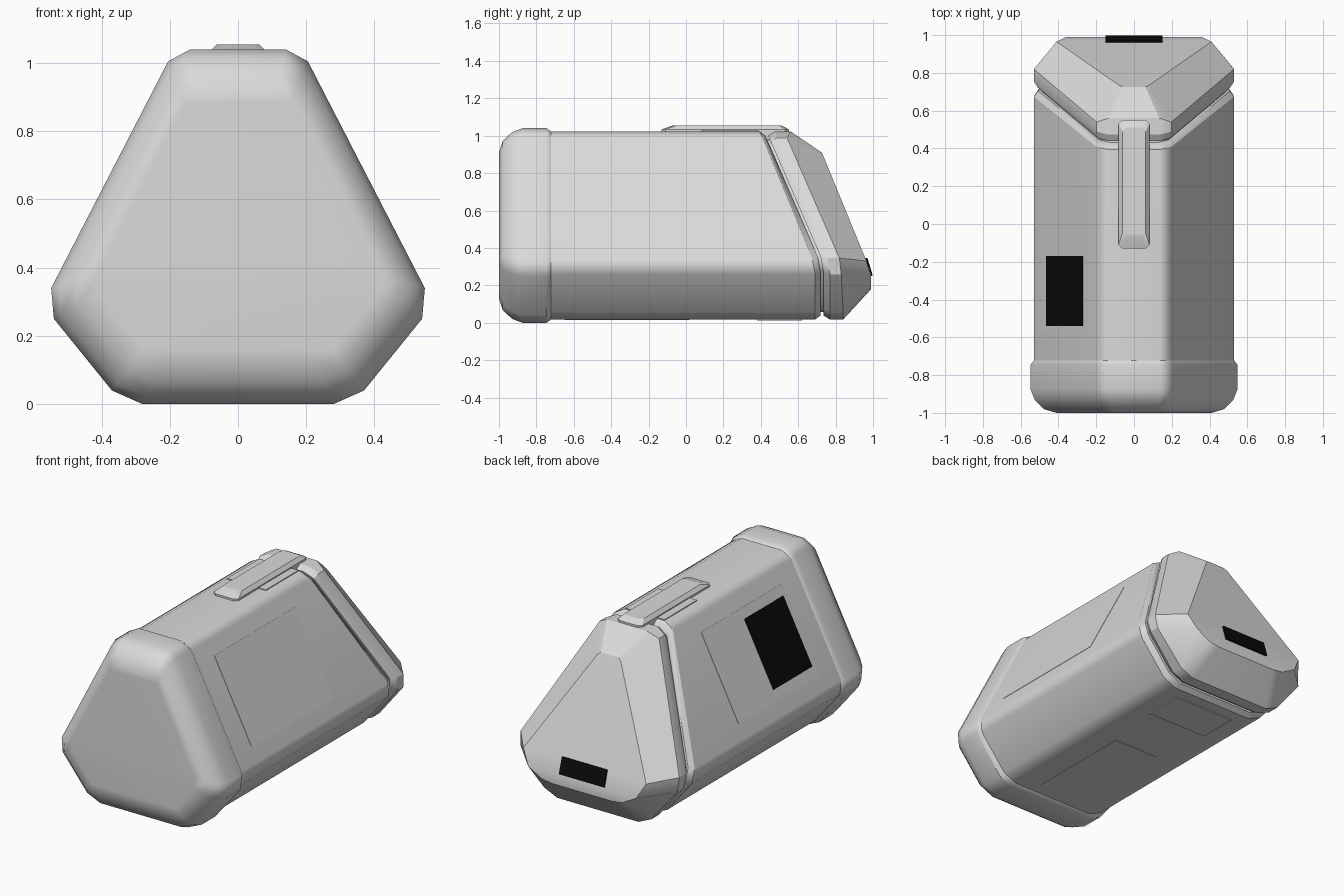
import bpy
import bmesh
from math import radians
from mathutils import Vector

cube = bpy.data.objects.get("Cube")
if cube:
    bpy.data.objects.remove(cube, do_unlink=True)


def material(name, value):
    m = bpy.data.materials.new(name)
    m.use_nodes = True
    colour = (value, value, value, 1)
    m.diffuse_color = colour
    bsdf = m.node_tree.nodes["Principled BSDF"]
    bsdf.inputs["Base Color"].default_value = colour
    bsdf.inputs["Roughness"].default_value = 0.6
    return m


GREY = material("light grey plastic", 0.7)
BLACK = material("black label", 0.003)

# Right half of the rounded triangular section, bottom to top (x, z)
HALF = [(0.28, 0), (0.37, 0.04), (0.54, 0.25), (0.548, 0.34), (0.205, 1.005), (0.14, 1.04)]
MID = 0.52
BODY = 0.967


def mirrored(half):
    return half + [(-x, y, z) for x, y, z in reversed(half)]


def section(scale, y):
    """Ring of the section; y is a number or a function of height."""
    half = []
    for x, z in HALF:
        depth = y(z) if callable(y) else y
        half.append((x * scale, depth, MID + (z - MID) * scale))
    return mirrored(half)


def slanted(offset):
    return lambda z: 0.69 + offset - max(0, z - 0.3) * 0.4


def finish(name, bm, mat, angle=40):
    bmesh.ops.recalc_face_normals(bm, faces=bm.faces)
    mesh = bpy.data.meshes.new(name)
    bm.to_mesh(mesh)
    bm.free()
    obj = bpy.data.objects.new(name, mesh)
    bpy.context.collection.objects.link(obj)
    mesh.materials.append(mat)
    bpy.ops.object.select_all(action="DESELECT")
    obj.select_set(True)
    bpy.context.view_layer.objects.active = obj
    bpy.ops.object.shade_smooth_by_angle(angle=radians(angle))
    weighted = obj.modifiers.new("weighted normals", "WEIGHTED_NORMAL")
    weighted.keep_sharp = True
    return obj


def loft(name, rings, mat=GREY, angle=40):
    """Skin rings in order and close both ends with cross strips."""
    bm = bmesh.new()
    loops = [[bm.verts.new(p) for p in ring] for ring in rings]
    n = len(loops[0])
    for a, b in zip(loops, loops[1:]):
        for i in range(n):
            j = (i + 1) % n
            bm.faces.new((a[i], a[j], b[j], b[i]))
    for loop in (loops[0], loops[-1]):
        for i in range(n // 2 - 1):
            bm.faces.new((loop[i], loop[i + 1], loop[n - 2 - i], loop[n - 1 - i]))
    return finish(name, bm, mat, angle)


def plate(name, corners, thick, mat=GREY):
    """Thin slab raised outward from four corners."""
    pts = [Vector(c) for c in corners]
    normal = (pts[1] - pts[0]).cross(pts[2] - pts[1]).normalized()
    if normal.dot(sum(pts, Vector()) / 4 - Vector((0, 0, 0.5))) < 0:
        normal.negate()
    bm = bmesh.new()
    low = [bm.verts.new(p - normal * 0.001) for p in pts]
    top = [bm.verts.new(p + normal * thick) for p in pts]
    bm.faces.new(low)
    bm.faces.new(top)
    for i in range(4):
        j = (i + 1) % 4
        bm.faces.new((low[i], low[j], top[j], top[i]))
    return finish(name, bm, mat, 20)


# Front cap with rounded nose
loft("front_cap", [section(s, y) for s, y in (
    (0.75, -1), (0.87, -0.98), (0.96, -0.93), (1, -0.875), (1, -0.745), (BODY, -0.722))])

# Main body, slanted at its rear end
loft("body", [section(BODY, -0.74), section(BODY, slanted(0))])

# Bevelled rim and the recessed core seen in the groove
loft("rear_rim", [section(BODY, slanted(0)), section(0.925, slanted(0.03))])
loft("groove_core", [section(0.89, slanted(0)), section(0.89, slanted(0.09))])

# Rear cap: bevelled front edge, slanted top, flat sloping back
rim_depths = (0.84, 0.84, 0.83, 0.82, 0.54, 0.56)
rim = [(x * BODY, y, MID + (z - MID) * BODY) for (x, z), y in zip(HALF, rim_depths)]
back = [(0.2, 0.99, 0.18), (0.27, 0.99, 0.19), (0.36, 0.99, 0.24),
        (0.41, 0.965, 0.33), (0.08, 0.735, 0.89), (0.06, 0.726, 0.91)]
loft("rear_cap", [section(0.925, slanted(0.045)), section(BODY, slanted(0.08)),
                  mirrored(rim), mirrored(back)], angle=30)


# Latch bar along the ridge
def bar_ring(x, y0, y1, z, cut=0.02):
    half = [(x - cut, y0, z), (x, y0 + cut, z), (x, y1 - cut, z), (x - cut, y1, z)]
    return mirrored(half)


loft("ridge_latch", [bar_ring(0.082, -0.13, 0.55, 0.96), bar_ring(0.082, -0.13, 0.55, 1.034),
                     bar_ring(0.062, -0.07, 0.51, 1.055)], angle=25)
plate("latch_base", [(-0.13, 0.08, 1.022), (0.13, 0.08, 1.022),
                     (0.13, 0.39, 1.022), (-0.13, 0.39, 1.022)], 0.006)


# Panels and label on the sloping sides
def side_plate(name, side, x0, x1, y0, y1, thick, mat=GREY):
    (xa, za), (xb, zb) = [(x * BODY, MID + (z - MID) * BODY) for x, z in HALF[3:5]]

    def point(x, y):
        return (side * x, y, za + (zb - za) * (xa - x) / (xa - xb))
    plate(name, [point(x0, y0), point(x1, y0), point(x1, y1), point(x0, y1)], thick, mat)


for side, word in ((1, "left"), (-1, "right")):
    side_plate(word + "_side_panel", side, 0.24, 0.49, -0.57, 0.2, 0.002)
side_plate("side_label", -1, 0.268, 0.462, -0.54, -0.17, 0.005, BLACK)

# Underside panel and foot
for name, x, y0, y1, thick in (("underside_panel", 0.15, -0.65, 0.02, 0.002),
                               ("underside_foot", 0.2, 0.38, 0.62, 0.006)):
    z = MID - MID * BODY
    plate(name, [(-x, y0, z), (x, y0, z), (x, y1, z), (-x, y1, z)], thick)

# Label low on the back
plate("rear_label", [(-0.15, 0.99, 0.25), (0.15, 0.99, 0.25),
                     (0.15, 0.961, 0.345), (-0.15, 0.961, 0.345)], 0.009, BLACK)
